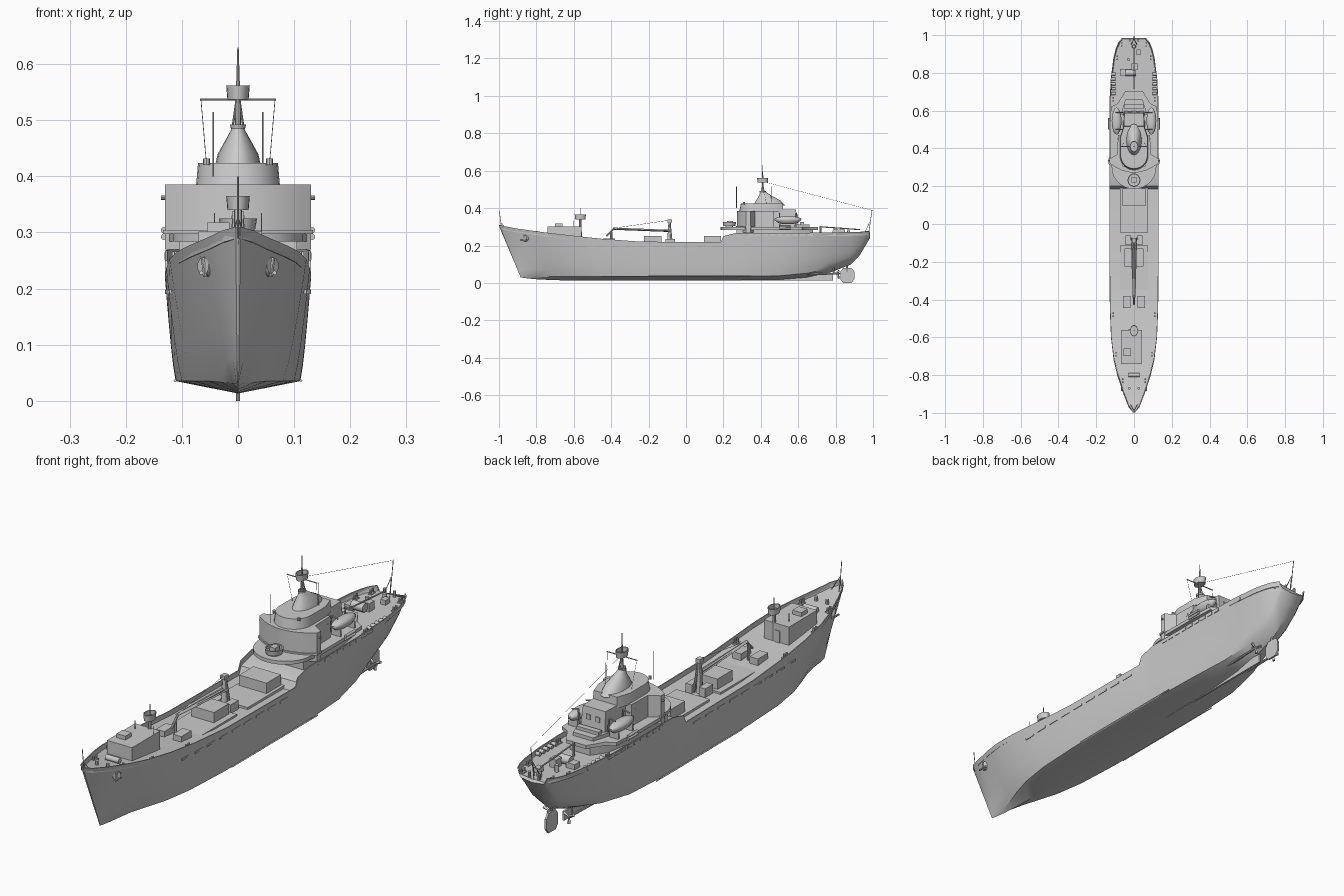
import bpy, bmesh, math
from mathutils import Vector, Matrix

def make(name, bm, smooth=None):
    bmesh.ops.recalc_face_normals(bm, faces=bm.faces[:])
    me = bpy.data.meshes.new(name)
    bm.to_mesh(me)
    bm.free()
    ob = bpy.data.objects.new(name, me)
    bpy.context.collection.objects.link(ob)
    if smooth:
        bpy.ops.object.select_all(action='DESELECT')
        ob.select_set(True)
        bpy.context.view_layer.objects.active = ob
        bpy.ops.object.shade_smooth_by_angle(angle=math.radians(smooth))
    return ob

def box(name, x, y, z):
    """Box from (min, max) pairs"""
    bm = bmesh.new()
    c = [(a + b) / 2 for a, b in (x, y, z)]
    s = [b - a for a, b in (x, y, z)]
    bmesh.ops.create_cube(bm, size=1, matrix=Matrix.Translation(c) @ Matrix.Diagonal((*s, 1)))
    return make(name, bm)

def rod(name, p, q, r, r2=None, n=8):
    """Cylinder or cone between two points"""
    p, q = Vector(p), Vector(q)
    d = q - p
    bm = bmesh.new()
    m = Matrix.Translation((p + q) / 2) @ d.to_track_quat('Z', 'Y').to_matrix().to_4x4()
    bmesh.ops.create_cone(bm, cap_ends=True, segments=n, radius1=r, radius2=r if r2 is None else r2,
                          depth=d.length, matrix=m)
    return make(name, bm, 40)

def loft(name, rings, smooth=35):
    """Closed rings of equal length, capped"""
    bm = bmesh.new()
    vs = [[bm.verts.new(p) for p in r] for r in rings]
    n = len(vs[0])
    for a, b in zip(vs, vs[1:]):
        for i in range(n):
            bm.faces.new((a[i], a[(i + 1) % n], b[(i + 1) % n], b[i]))
    bm.faces.new(vs[0])
    bm.faces.new(vs[-1])
    return make(name, bm, smooth)

def prism(name, half, z0, z1, taper=1.0, cy=0.45):
    """Mirrored plan outline (x>=0 half) extruded upwards"""
    out = half + [(-x, y) for x, y in reversed(half) if x > 0]
    return loft(name, [[(x, y, z0) for x, y in out],
                       [(x * taper, cy + (y - cy) * taper, z1) for x, y in out]])

def oval(cx, cy, z, rx, ry, n=20):
    return [(cx + rx * math.cos(2 * math.pi * i / n), cy + ry * math.sin(2 * math.pi * i / n), z) for i in range(n)]

def tub(name, x, y, z0, z1, rx, ry, wall=0.15):
    """Open topped oval tub"""
    k, f = 1 - wall, z0 + 0.3 * (z1 - z0)
    loft(name, [oval(x, y, z0, rx * .9, ry * .9), oval(x, y, z1, rx, ry),
                oval(x, y, z1, rx * k, ry * k), oval(x, y, f, rx * k, ry * k)])

# Hull stations: y, deck half width, sheer z, chine half width, chine z, keel z
ST = [(-1, .004, .310, .001, .032, .030), (-.97, .029, .303, .003, .031, .026),
      (-.9, .056, .290, .010, .031, .020), (-.8, .089, .276, .030, .033, .016),
      (-.72, .108, .266, .052, .035, .014), (-.6, .122, .252, .080, .035, .013),
      (-.45, .128, .236, .100, .035, .013), (-.25, .130, .221, .110, .035, .013),
      (.185, .130, .217, .111, .035, .013), (.2, .130, .250, .111, .035, .013),
      (.27, .130, .268, .110, .035, .013), (.5, .130, .268, .100, .038, .016),
      (.65, .129, .268, .076, .052, .029), (.77, .123, .270, .052, .078, .055),
      (.88, .109, .272, .040, .118, .098), (.925, .098, .273, .042, .160, .142),
      (.96, .084, .274, .046, .215, .200), (.985, .064, .275, .052, .250, .243)]

def half_width(y, z):
    """Hull half width at a point on the side"""
    for a, b in zip(ST, ST[1:]):
        if a[0] <= y <= b[0]:
            k = (y - a[0]) / (b[0] - a[0])
            _, wd, zd, wb, zb, _ = [p + (q - p) * k for p, q in zip(a, b)]
            return wb + (wd - wb) * min(1, max(0, (z - zb) / (zd - zb))) ** .75

rings = []
for y, wd, zd, wb, zb, zk in ST:
    rake = .115 * max(0, (-y - .5) / .5)
    half = [(wb + (wd - wb) * t ** .75, y + rake * (1 - t), zb + (zd - zb) * t) for t in (0, .15, .35, .6, .8, 1)]
    wi = max(wd - .004, .001)
    yi = min(max(y, -.994), .98)
    half += [(wi, yi, zd), (wi, yi, zd - .02)]
    rings.append([(0, y + rake, zk)] + half + [(0, yi, zd - .02)] + [(-a, b, c) for a, b, c in reversed(half)])
loft("hull", rings, 32)

# Centre keel, skeg and rudder
box("skeg", (-.004, .004), (.2, .785), (.013, .05))
loft("rudder", [[(x, y, z) for y, z in ((.825, .02), (.84, 0), (.885, 0), (.9, .02), (.9, .06), (.885, .08),
     (.84, .08), (.825, .06))] for x in (-.004, .004)])
rod("rudder_stock", (0, .86, .06), (0, .86, .13), .005)
for s in (1, -1):
    # Shafts, propellers, bilge keels
    rod("shaft", (s * .045, .6, .045), (s * .045, .81, .05), .005)
    rod("shaft_strut", (s * .045, .79, .05), (s * .035, .79, .1), .003)
    rod("propeller_hub", (s * .045, .805, .05), (s * .045, .825, .05), .007, .003)
    for k in range(3):
        a = k * 2.094 + .5
        rod("propeller_blade", (s * .045, .812, .05), (s * .045 + .026 * math.cos(a), .816, .05 + .026 * math.sin(a)), .003, .007, 4)
    rod("bilge_keel", (s * .112, -.2, .036), (s * .112, .35, .036), .003, n=4)
    # Freeing ports and promenade openings along the side
    for i in range(9):
        y = -.53 + i * .077
        w = half_width(y + .025, .195)
        box("freeing_port", (s * w - .002, s * w + .002), (y, y + .05), (.19, .198))
    for i in range(9):
        y = .33 + i * .04
        w = half_width(y, .255)
        box("side_opening", (s * w - .002, s * w + .002), (y, y + .028), (.252, .264))
    # Anchors in hawse recesses
    w = half_width(-.86, .24)
    rod("hawse_plate", (s * (w - .012), -.855, .24), (s * w, -.865, .24), .02, .016, 10)
    rod("anchor_shank", (s * w, -.865, .255), (s * (w - .004), -.866, .222), .004)
    rod("anchor_arm", (s * (w + .003), -.885, .228), (s * (w + .003), -.845, .228), .004)

# Forecastle house with lookout tub
box("forward_house", (-.07, .043), (-.74, -.56), (.22, .302))
box("house_locker", (-.055, -.015), (-.70, -.66), (.3, .318))
box("house_door", (-.03, -.008), (-.561, -.557), (.225, .275))
rod("forward_post", (0, -.565, .23), (0, -.565, .345), .007)
tub("forward_tub", 0, -.565, .34, .365, .021, .03)
rod("forward_gun", (0, -.565, .35), (0, -.565, .4), .0018)
rod("jackstaff", (0, -.985, .28), (0, -.998, .385), .0015)
rod("windlass", (-.03, -.8, .268), (.03, -.8, .268), .011, n=12)
for s in (1, -1):
    rod("chain_pipe", (s * .025, -.87, .266), (s * .025, -.87, .283), .007)
    rod("jackstaff_leg", (s * .018, -.955, .278), (0, -.99, .325), .0015)
    rod("whip", (s * .042, -.6, .28), (s * .042, -.6, .335), .0012)
    # Bollards in pairs along the deck edge
    for y, x, z in ((-.83, .06, .26), (-.69, .095, .242), (-.48, .11, .22), (.66, .11, .249), (.88, .088, .252), (.95, .065, .254)):
        box("bollard_base", (s * x - .008, s * x + .008), (y - .014, y + .014), (z - .004, z + .003))
        for d in (-.008, .008):
            rod("bollard", (s * x, y + d, z), (s * x, y + d, z + .017), .0045)

# Cargo deck: coamings, hatches and lockers
box("fore_coaming", (-.075, .075), (-.365, -.115), (.19, .208))
box("aft_coaming", (-.075, .075), (-.045, .27), (.19, .208))
box("fore_hatch", (-.05, .05), (-.225, -.13), (.2, .25))
box("aft_hatch", (-.062, .062), (.095, .187), (.2, .25))
for s in (1, -1):
    box("deck_locker", (s * .038 - .019, s * .038 + .019), (-.445, -.38), (.2, .238))
    box("winch_house", (s * .03 - .014, s * .03 + .014), (-.11, -.06), (.19, .235))
    rod("crane_leg", (s * .018, -.075, .2), (s * .004, -.088, .335), .005)
# Cargo crane
rod("crane_post", (0, -.088, .195), (0, -.088, .325), .014, .006, 12)
box("crane_head", (-.01, .01), (-.1, -.075), (.322, .338))
for s in (1, -1):
    rod("boom_side", (s * .012, -.08, .278), (s * .004, -.39, .29), .004, n=4)
rod("boom_core", (0, -.08, .278), (0, -.39, .29), .006, n=6)
rod("boom_tip", (0, -.385, .29), (0, -.425, .25), .005)
rod("boom_rest", (0, -.4, .2), (0, -.4, .272), .006)
rod("boom_cable", (0, -.09, .335), (0, -.39, .292), .001, n=4)

# Superstructure tiers
arc = [(.118 * math.sin(i * math.pi / 16), .3 - .115 * math.cos(i * math.pi / 16)) for i in range(9)]
prism("lower_house", [(0, .27), (.105, .27), (.105, .5), (.085, .62), (.045, .68), (0, .68)], .24, .29)
prism("boat_deck", arc + [(.128, .34), (.128, .5), (.122, .62), (.085, .64), (.045, .705), (0, .705)], .284, .298)
front = [(.13 * i / 6, .272 + .05 * (i / 6) ** 2) for i in range(7)]
prism("bridge", front + [(.13, .345), (.088, .37), (.085, .47), (0, .47)], .27, .385)
prism("bridge_ledge", [(x * 1.03, y - .004) for x, y in front] + [(.134, .348), (0, .36)], .297, .304)
prism("aft_house", [(0, .44), (.062, .44), (.055, .60), (0, .60)], .29, .392, .92)
prism("stern_house", [(0, .58), (.07, .58), (.045, .66), (0, .66)], .29, .312)
prism("wheelhouse", [(.075 * math.sin(i * math.pi / 12), .36 - .075 * math.cos(i * math.pi / 12)) for i in range(7)]
      + [(.075, .46), (.055, .52), (0, .52)], .38, .424, .95)
loft("funnel", [oval(0, .445, .415, .042, .085), oval(0, .44, .44, .036, .066),
                oval(0, .425, .465, .022, .035), oval(0, .412, .487, .01, .014)], 50)
box("aft_vent", (-.05, .05), (.61, .632), (.3, .325))
# Bridge front tub with mount
rod("tub_stand", (0, .232, .295), (0, .232, .31), .02, n=16)
tub("bridge_tub", 0, .232, .305, .325, .034, .036)
box("tub_mount", (-.012, .012), (.22, .25), (.308, .33))

# Main mast with radar tub, yard and stays
tub("mast_platform", 0, .41, .484, .492, .014, .018)
rod("mast", (0, .41, .48), (0, .41, .63), .006, .0012)
for s in (1, -1):
    rod("mast_leg", (s * .01, .418, .485), (s * .002, .41, .54), .002)
    rod("mast_wire", (s * .066, .41, .537), (s * .056, .43, .42), .0007, n=4)
    rod("whip_antenna", (s * .044, .27 + .185 * (s > 0), .4), (s * .044, .27 + .185 * (s > 0), .515), .0014)
    rod("bridge_lamp", (s * .056, .31, .42), (s * .056, .31, .432), .006)
    rod("side_lamp", (s * .128, .335, .362), (s * .137, .335, .362), .004)
    # Portholes and windows
    for i in range(5):
        box("house_window", (s * .0855 - .001, s * .0855 + .001), (.375 + i * .018, .384 + i * .018), (.35, .36))
    box("aft_window", (s * .022 - .009, s * .022 + .009), (.594, .598), (.345, .365))
    # Lifeboat: lofted hull, deck cover and davits
    loft("lifeboat", [oval(s * .092, .545, z, .026 * k, .072 * k, 16) for z, k in
         ((.315, .4), (.322, .75), (.335, .98), (.343, 1), (.352, .75), (.356, .3))], 60)
    for y in (.5, .59):
        rod("davit_post", (s * .06, y, .295), (s * .07, y, .372), .0035)
        rod("davit_arm", (s * .07, y, .372), (s * .098, y, .366), .003)
        box("boat_chock", (s * .092 - .02, s * .092 + .02), (y - .004, y + .004), (.295, .325))
    # Life raft canisters
    for z in (.292, .304):
        rod("raft_canister", (s * .132, .5, z), (s * .132, .56, z), .0055, n=10)
    for i in range(5):
        y = .69 + i * .026
        rod("poop_canister", (s * .098, y, .258), (s * .118, y, .258), .008, n=10)
    rod("ensign_leg", (s * .015, .95, .255), (0, .982, .325), .0015)
    rod("stern_fairlead", (s * .022, .972, .255), (s * .022, .972, .278), .006)
rod("yard", (-.068, .41, .537), (.068, .41, .537), .002)
tub("radar_tub", 0, .41, .537, .562, .021, .03)
rod("ensign_staff", (0, .975, .255), (0, .995, .39), .0015)
rod("aerial_wire", (0, .42, .54), (0, .995, .388), .0007, n=4)

# Poop deck gear
rod("winch_drum", (-.045, .8, .272), (.01, .8, .272), .018, n=14)
box("winch_frame", (-.012, .018), (.815, .85), (.25, .285))
box("cable_box", (-.075, -.035), (.785, .82), (.25, .272))
box("stern_locker", (.012, .035), (.895, .925), (.25, .272))
rod("poop_vent", (-.03, .87, .25), (-.03, .87, .28), .008, n=12)
rod("capstan", (0, .94, .25), (0, .94, .274), .011, .008, 12)
rod("derrick_pole", (0, .72, .3), (0, .93, .285), .003)
rod("derrick_support", (0, .72, .25), (0, .72, .305), .005)
